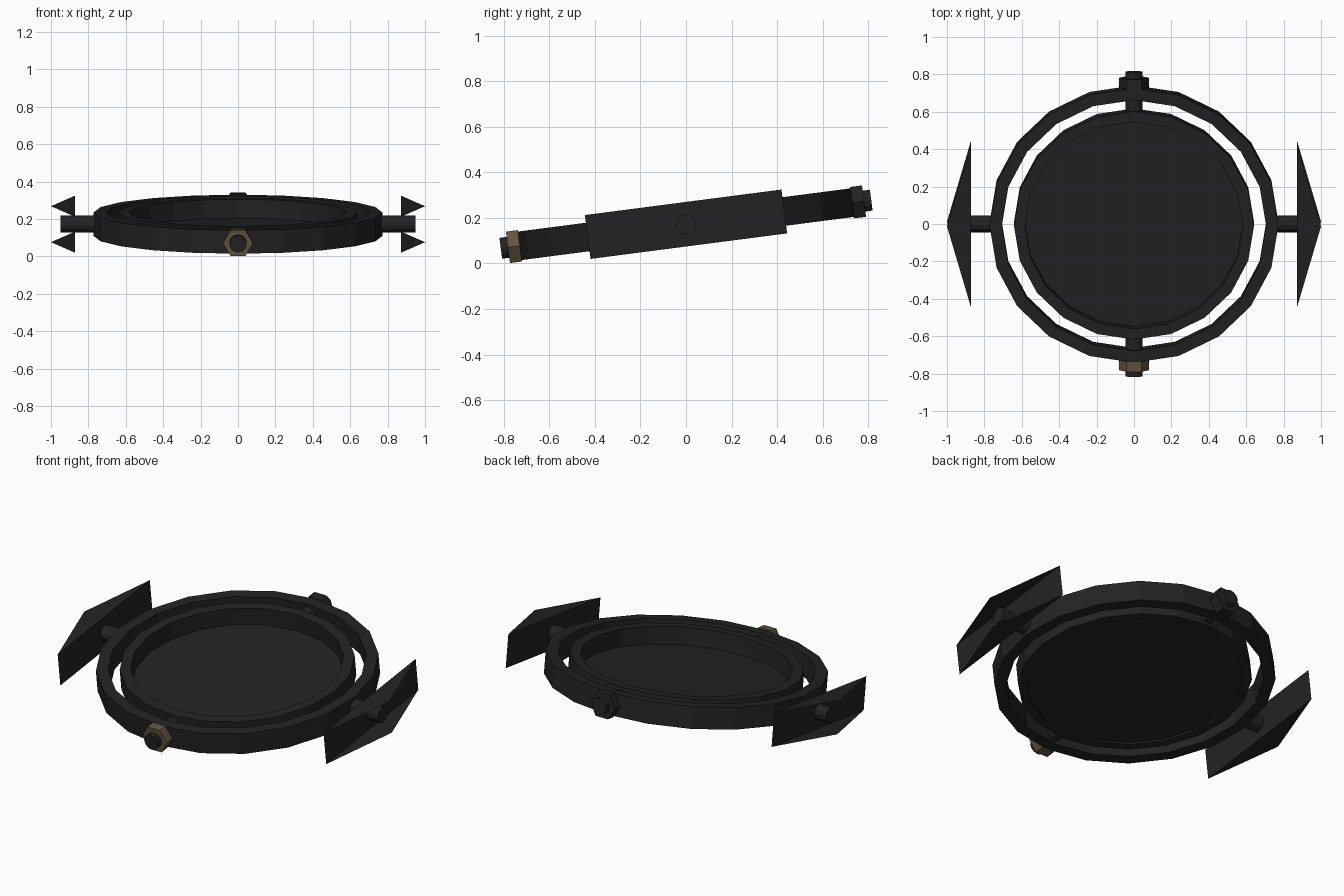
import bpy, bmesh, math
from mathutils import Matrix

if "Cube" in bpy.data.objects:
    bpy.data.objects.remove(bpy.data.objects["Cube"])

# Whole assembly is tipped about the x axis
TILT = Matrix.Translation((0, 0, 0.172)) @ Matrix.Rotation(math.radians(7.4), 4, 'X')
Y_SQUASH = 0.958


def material(name, rgb):
    m = bpy.data.materials.new(name)
    m.diffuse_color = (*rgb, 1)
    m.use_nodes = True
    m.node_tree.nodes["Principled BSDF"].inputs["Base Color"].default_value = m.diffuse_color
    return m


BLACK = material("black_metal", (0.0165, 0.0165, 0.0165))
BRASS = material("dull_brass", (0.125, 0.088, 0.048))


def finish(name, bm, mat, local=Matrix()):
    bm.transform(TILT @ local)
    me = bpy.data.meshes.new(name)
    bm.to_mesh(me)
    bm.free()
    me.materials.append(mat)
    ob = bpy.data.objects.new(name, me)
    bpy.context.collection.objects.link(ob)
    return ob


def lathe(name, profile, sides, mat):
    """Closed (radius, z) profile swept round z, slightly squashed in y."""
    bm = bmesh.new()
    rings = []
    for i in range(sides):
        a = 2 * math.pi * i / sides
        rings.append([bm.verts.new((r * math.cos(a), r * math.sin(a) * Y_SQUASH, z))
                      for r, z in profile])
    n = len(profile)
    for i in range(sides):
        p, q = rings[i], rings[(i + 1) % sides]
        for j in range(n):
            k = (j + 1) % n
            if profile[j][0] or profile[k][0]:
                bm.faces.new((p[j], q[j], q[k], p[k]))
    bmesh.ops.remove_doubles(bm, verts=bm.verts, dist=1e-5)
    bmesh.ops.recalc_face_normals(bm, faces=bm.faces)
    return finish(name, bm, mat)


def rod(name, axis, start, end, radius, sides, mat):
    """Cylinder along local x or y between two signed positions."""
    bm = bmesh.new()
    bmesh.ops.create_cone(bm, cap_ends=True, segments=sides, radius1=radius,
                          radius2=radius, depth=abs(end - start))
    mid = (start + end) / 2
    if axis == 'X':
        m = Matrix.Translation((mid, 0, 0)) @ Matrix.Rotation(math.pi / 2, 4, 'Y')
    else:
        # the quarter turn puts hexagon corners on the left and right
        m = (Matrix.Translation((0, mid, 0)) @ Matrix.Rotation(math.pi / 2, 4, 'X')
             @ Matrix.Rotation(math.pi / 2, 4, 'Z'))
    return finish(name, bm, mat, m)


def bracket(name, s):
    """Upright plate with a triangular flange at top and bottom, open outside."""
    bm = bmesh.new()
    h, w = 0.097, 0.435
    lo = [bm.verts.new(p) for p in ((s * 0.872, -w, -h), (s * 0.872, w, -h), (s, 0, -h))]
    hi = [bm.verts.new(p) for p in ((s * 0.872, -w, h), (s * 0.872, w, h), (s, 0, h))]
    bm.faces.new(lo)
    bm.faces.new(hi)
    bm.faces.new((lo[0], lo[1], hi[1], hi[0]))
    bmesh.ops.recalc_face_normals(bm, faces=bm.faces)
    return finish(name, bm, BLACK)


# Outer ring and shallow bowl
lathe("outer_ring", [(0.772, -0.063), (0.772, 0.063), (0.706, 0.063), (0.706, -0.063)], 20, BLACK)
lathe("bowl", [(0, -0.052), (0.592, -0.052), (0.592, -0.062), (0.642, -0.062),
               (0.642, 0.062), (0.582, 0.062), (0.582, -0.04), (0, -0.04)], 20, BLACK)

# Side axles and brackets, front and back pivot pins with nuts
for s, side, end, nut_mat in ((-1, "left", "front", BRASS), (1, "right", "back", BLACK)):
    rod(side + "_axle", 'X', s * 0.73, s * 0.95, 0.046, 12, BLACK)
    bracket(side + "_bracket", s)
    rod(end + "_pin", 'Y', s * 0.60, s * 0.82, 0.046, 12, BLACK)
    rod(end + "_nut", 'Y', s * 0.735, s * 0.788, 0.08, 6, nut_mat)
